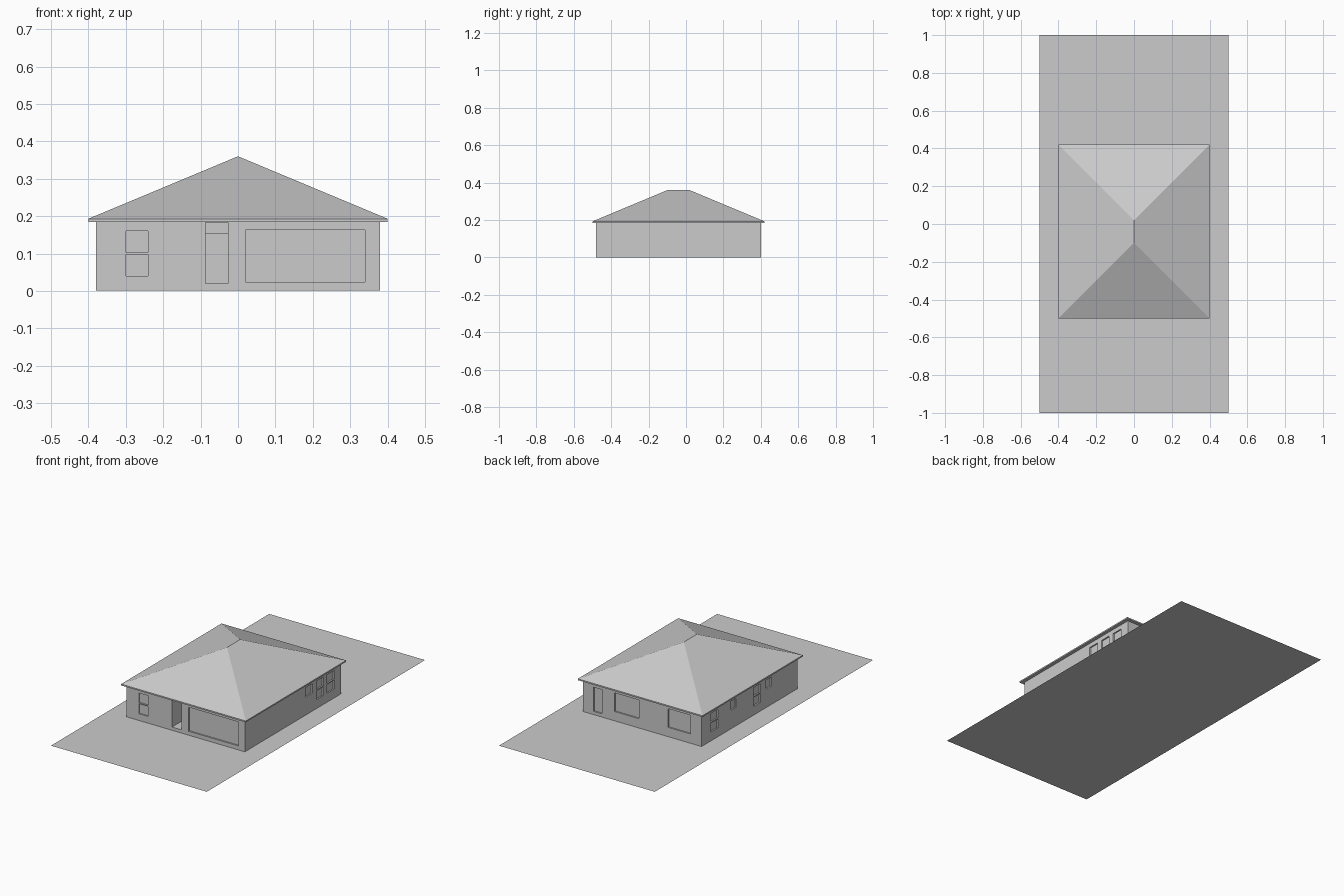
import bpy, bmesh
from mathutils import Matrix, Vector

cube = bpy.data.objects.get("Cube")
if cube:
    bpy.data.objects.remove(cube, do_unlink=True)

# One plain grey for the whole model
grey = bpy.data.materials.new("light_grey")
grey.use_nodes = True
colour = (0.6, 0.6, 0.6, 1)
grey.diffuse_color = colour
grey.node_tree.nodes["Principled BSDF"].inputs["Base Color"].default_value = colour

FRONT, BACK, SIDE = -0.48, 0.40, 0.38   # wall planes
EAVE, OVERHANG = 0.185, 0.02
RECESS = 0.008


def make_object(name, bm):
    bmesh.ops.recalc_face_normals(bm, faces=bm.faces)
    mesh = bpy.data.meshes.new(name)
    bm.to_mesh(mesh)
    bm.free()
    mesh.materials.append(grey)
    obj = bpy.data.objects.new(name, mesh)
    bpy.context.collection.objects.link(obj)
    return obj


def add_box(bm, lo, hi):
    lo, hi = Vector(lo), Vector(hi)
    size = Matrix.Diagonal((*(hi - lo), 1))
    bmesh.ops.create_cube(bm, size=1, matrix=Matrix.Translation((lo + hi) / 2) @ size)


# Ground plot
bm = bmesh.new()
bmesh.ops.create_grid(bm, x_segments=1, y_segments=1, size=1,
                      matrix=Matrix.Diagonal((0.5, 1, 1, 1)))
make_object("ground_plot", bm)

# House body
bm = bmesh.new()
add_box(bm, (-SIDE, FRONT, 0.001), (SIDE, BACK, EAVE))
walls = make_object("house_walls", bm)

# Openings cut into the walls
cut = bmesh.new()


def opening(wall, a, b, z0, z1, depth=RECESS):
    out = 0.03
    if wall == "front":
        add_box(cut, (a, FRONT - out, z0), (b, FRONT + depth, z1))
    elif wall == "back":
        add_box(cut, (a, BACK - depth, z0), (b, BACK + out, z1))
    elif wall == "left":
        add_box(cut, (SIDE - depth, a, z0), (SIDE + out, b, z1))
    else:
        add_box(cut, (-SIDE - out, a, z0), (depth - SIDE, b, z1))


def sash_window(wall, a, b, z0, z1):
    middle, rail = (z0 + z1) / 2, 0.003
    opening(wall, a, b, z0, middle - rail)
    opening(wall, a, b, middle + rail, z1)


# Front: sash window, entry alcove with door, garage door
sash_window("front", -0.30, -0.24, 0.04, 0.16)
opening("front", -0.087, -0.027, 0.02, 0.183, 0.10)
opening("front", 0.02, 0.34, 0.024, 0.163)
# Back: door and two wide windows
opening("back", 0.26, 0.313, 0.02, 0.16)
opening("back", 0.02, 0.178, 0.055, 0.163)
opening("back", -0.31, -0.164, 0.055, 0.163)
# Sides: tall sash windows and small high windows
for y in (0.175, 0.275):
    sash_window("left", y, y + 0.065, 0.052, 0.16)
opening("left", 0.075, 0.14, 0.105, 0.16)
for y in (0.25, -0.14):
    sash_window("right", y, y + 0.062, 0.052, 0.16)
for y in (0.083, -0.24):
    opening("right", y, y + 0.048, 0.108, 0.16)

cutter = make_object("opening_cutter", cut)
cutter.hide_render = True
mod = walls.modifiers.new("openings", "BOOLEAN")
mod.operation = "DIFFERENCE"
mod.solver = "EXACT"
mod.object = cutter
bpy.context.view_layer.objects.active = walls
bpy.ops.object.modifier_apply(modifier=mod.name)
bpy.data.objects.remove(cutter, do_unlink=True)

# Front door leaf at the back of the alcove
bm = bmesh.new()
add_box(bm, (-0.087, FRONT + 0.092, 0.02), (-0.027, FRONT + 0.10, 0.155))
make_object("front_door", bm)

# Hip roof with a thin fascia
bm = bmesh.new()
x, y0, y1 = SIDE + OVERHANG, FRONT - OVERHANG, BACK + OVERHANG
corners = [(-x, y0), (x, y0), (x, y1), (-x, y1)]
low = [bm.verts.new((*c, EAVE)) for c in corners]
top = [bm.verts.new((*c, EAVE + 0.008)) for c in corners]
ridge = [bm.verts.new((0, y, 0.36)) for y in (y0 + x, y1 - x)]
bm.faces.new(low)
for i in range(4):
    j = (i + 1) % 4
    bm.faces.new((low[i], low[j], top[j], top[i]))
bm.faces.new((top[0], top[1], ridge[0]))
bm.faces.new((top[1], top[2], ridge[1], ridge[0]))
bm.faces.new((top[2], top[3], ridge[1]))
bm.faces.new((top[3], top[0], ridge[0], ridge[1]))
make_object("hip_roof", bm)
